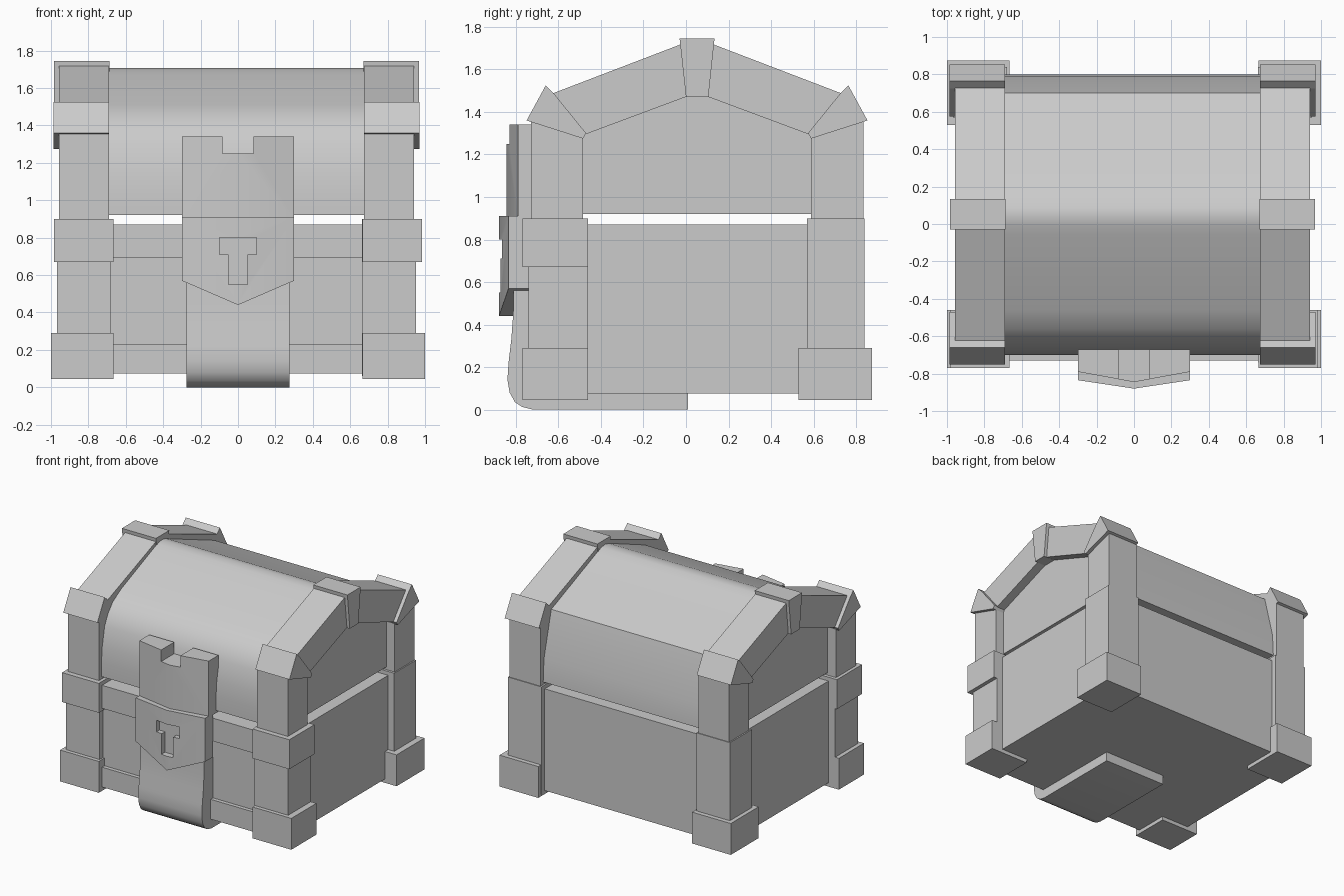
import bpy, bmesh, math

if "Cube" in bpy.data.objects:
    bpy.data.objects.remove(bpy.data.objects["Cube"])

grey = bpy.data.materials.new("plain_grey")
grey.diffuse_color = (0.6, 0.6, 0.6, 1)
grey.use_nodes = True
grey.node_tree.nodes["Principled BSDF"].inputs["Base Color"].default_value = grey.diffuse_color


def finish(name, bm, smooth=False):
    bmesh.ops.remove_doubles(bm, verts=bm.verts, dist=1e-5)
    bmesh.ops.recalc_face_normals(bm, faces=bm.faces)
    me = bpy.data.meshes.new(name)
    bm.to_mesh(me)
    bm.free()
    me.materials.append(grey)
    ob = bpy.data.objects.new(name, me)
    bpy.context.collection.objects.link(ob)
    if smooth:
        bpy.ops.object.select_all(action='DESELECT')
        ob.select_set(True)
        bpy.context.view_layer.objects.active = ob
        bpy.ops.object.shade_smooth_by_angle(angle=math.radians(32))
    return ob


def loft(bm, a, b, skip=lambda p, q: False):
    """Closed solid between two matching outlines."""
    va, vb = [bm.verts.new(p) for p in a], [bm.verts.new(p) for p in b]
    bm.faces.new(va)
    bm.faces.new(vb[::-1])
    n = len(a)
    for i in range(n):
        j = (i + 1) % n
        if not skip(a[i], a[j]):
            bm.faces.new((va[j], va[i], vb[i], vb[j]))


def side_prism(name, profile, x0, x1, smooth=False):
    """Extrude a (y, z) outline along x."""
    bm = bmesh.new()
    loft(bm, [(x0, y, z) for y, z in profile], [(x1, y, z) for y, z in profile])
    return finish(name, bm, smooth)


def box(name, x0, x1, y0, y1, z0, z1):
    return side_prism(name, [(y0, z0), (y1, z0), (y1, z1), (y0, z1)], x0, x1)


def wedge_plate(name, half, back, edge, centre, half_width):
    """Mirrored (x, z) half outline whose front comes forward at the centre."""
    bm = bmesh.new()
    for s in (1, -1):
        front = [(s * x, centre + (edge - centre) * x / half_width, z) for x, z in half]
        rear = [(s * x, back, z) for x, z in half]
        loft(bm, front, rear, lambda p, q: p[0] == 0 and q[0] == 0)
    return finish(name, bm, True)


# Body with raised front rails
box("body", -0.91, 0.90, -0.70, 0.80, 0.075, 0.87)
box("front_rail_top", -0.70, 0.70, -0.73, -0.60, 0.69, 0.87)
box("front_rail_bottom", -0.70, 0.70, -0.73, -0.60, 0.075, 0.23)

# Lid: rounded front shoulder and ridge, crisp rear shoulder
lid = [(0.80, 0.92), (0.79, 1.10), (0.70, 1.45), (0.14, 1.676), (0.09, 1.70), (0.04, 1.707),
       (-0.01, 1.695), (-0.06, 1.674), (-0.46, 1.51), (-0.56, 1.45), (-0.62, 1.38),
       (-0.66, 1.30), (-0.69, 1.15), (-0.70, 1.03), (-0.70, 0.92)]
side_prism("lid", lid, -0.885, 0.87, True)

# Side profiles of the trim; the roof trim is symmetric about y = MID
MID = 0.052


def flip(profile):
    return [(2 * MID - y, z) for y, z in profile]


cap = [(-0.75, 1.36), (-0.66, 1.525), (-0.62, 1.485), (-0.47, 1.30), (-0.485, 1.275)]
beam = [(-0.66, 1.475), (-0.02, 1.72), (0.01, 1.475), (-0.50, 1.285)]
upper_post = [(-0.73, 0.90), (-0.73, 1.37), (-0.62, 1.40), (-0.485, 1.29), (-0.485, 0.90)]
keystone = [(-0.03, 1.745), (0.134, 1.745), (0.105, 1.47), (0.0, 1.47)]

OFF = -0.008
for s, side in ((-1, "left"), (1, "right")):
    def span(a, b, off=OFF):
        return sorted((s * a + off, s * b + off))

    # Roof trim and upper posts
    for end, f in (("front", lambda p: p), ("rear", flip)):
        side_prism(f"{end}_{side}_cap", f(cap), *span(0.683, 0.978))
        side_prism(f"{end}_{side}_beam", f(beam), *span(0.683, 0.95))
        side_prism(f"{end}_{side}_upper_post", f(upper_post), *span(0.683, 0.95))
    side_prism(f"{side}_keystone", keystone, *span(0.68, 0.975))

    # Lower posts, feet and front bands
    box(f"front_{side}_lower_post", *span(0.67, 0.96), -0.74, -0.46, 0.06, 0.90)
    box(f"rear_{side}_lower_post", *span(0.67, 0.96), 0.57, 0.84, 0.06, 0.90)
    box(f"front_{side}_foot", *span(0.665, 1.0, 0), -0.77, -0.46, 0.045, 0.29)
    box(f"rear_{side}_foot", *span(0.665, 1.0, 0), 0.53, 0.875, 0.045, 0.29)
    box(f"front_{side}_band", *span(0.665, 0.983, 0), -0.77, -0.46, 0.67, 0.90)

# Strap wrapping from under the body up to the lock
strap = [(0.01, 0.0), (-0.72, 0.0), (-0.77, 0.012), (-0.805, 0.035), (-0.83, 0.08),
         (-0.84, 0.14), (-0.835, 0.22), (-0.822, 0.33), (-0.813, 0.45), (-0.81, 0.60),
         (-0.69, 0.60), (-0.69, 0.08), (0.01, 0.08)]
side_prism("strap", strap, -0.275, 0.275, True)

# Notched hasp on the lid
hasp = [(0, 0.90), (0.30, 0.90), (0.30, 1.34), (0.083, 1.34), (0.083, 1.25), (0, 1.25)]
wedge_plate("hasp", hasp, -0.67, -0.79, -0.845, 0.30)

# Pointed lock plate with a T-shaped keyhole and its recessed floor
lock = [(0, 0.91), (0.30, 0.91), (0.30, 0.57), (0, 0.44), (0, 0.55), (0.05, 0.55),
        (0.05, 0.71), (0.098, 0.71), (0.098, 0.80), (0, 0.80)]
wedge_plate("lock_plate", lock, -0.74, -0.835, -0.88, 0.30)
box("keyhole_floor", -0.15, 0.15, -0.83, -0.70, 0.53, 0.85)
